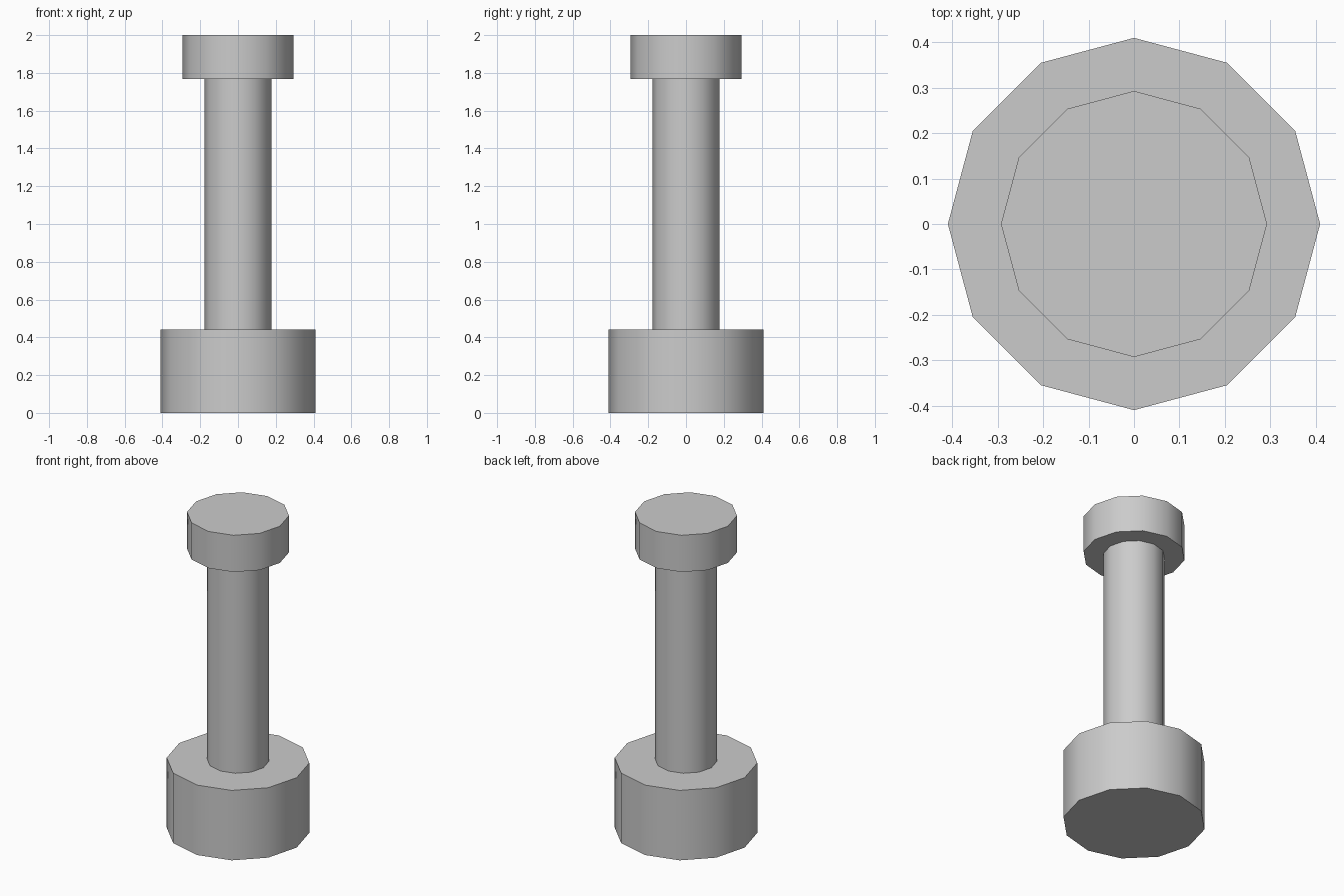
import bpy
from math import radians

if "Cube" in bpy.data.objects:
    bpy.data.objects.remove(bpy.data.objects["Cube"])

SIDES = 12


def drum(name, radius, z0, z1, caps='NGON'):
    """Upright 12-sided cylinder between two heights, with crisp rims."""
    bpy.ops.mesh.primitive_cylinder_add(
        vertices=SIDES, radius=radius, depth=z1 - z0,
        end_fill_type=caps, location=(0, 0, (z0 + z1) / 2))
    obj = bpy.context.object
    obj.name = name
    bpy.ops.object.shade_smooth_by_angle(angle=radians(40))
    return obj


# Wide foot
drum("base", 0.41, 0.0, 0.442)
# Slim post, open-ended because both ends are covered
drum("shaft", 0.177, 0.442, 1.768, caps='NOTHING')
# Top cap
drum("head", 0.293, 1.768, 2.0)
